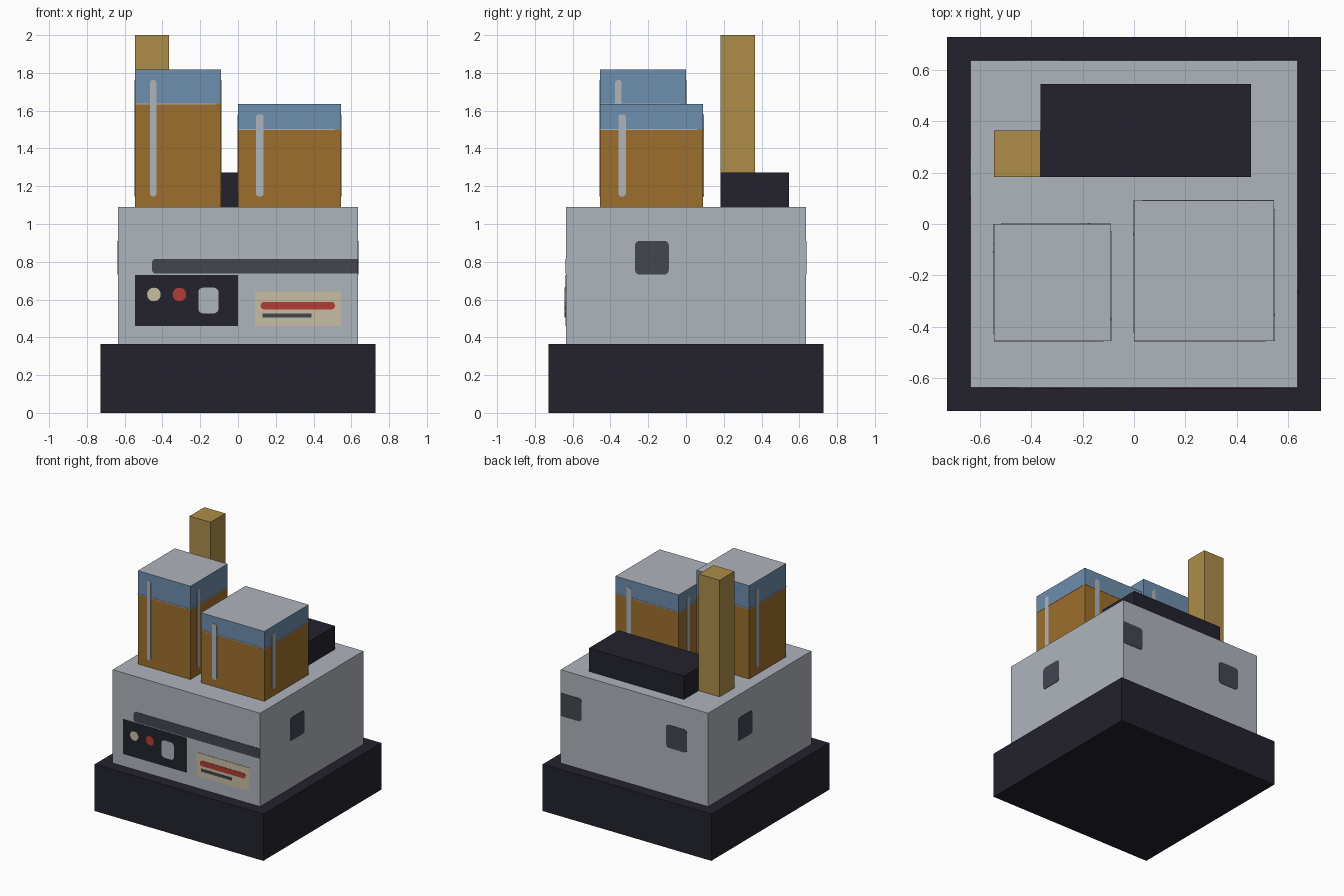
import bpy, bmesh, math
from mathutils import Vector

cube = bpy.data.objects.get("Cube")
if cube:
    bpy.data.objects.remove(cube, do_unlink=True)


def material(name, hex_code):
    rgb = [int(hex_code[i:i + 2], 16) / 255 for i in (0, 2, 4)]
    lin = [c / 12.92 if c <= 0.04045 else ((c + 0.055) / 1.055) ** 2.4 for c in rgb]
    mat = bpy.data.materials.new(name)
    mat.use_nodes = True
    mat.diffuse_color = (*lin, 1)
    mat.node_tree.nodes["Principled BSDF"].inputs["Base Color"].default_value = (*lin, 1)
    return mat


GREY = material("light grey", "AFB4BC")
BLACK = material("blue black", "23222D")
SLATE = material("dark slate", "42464F")
AMBER = material("amber", "9E6F2C")
BLUE = material("glass blue", "6D8EAE")
BRASS = material("brass", "AD8D48")
CREAM = material("cream", "C9BDA4")
RED = material("red", "B43C32")


def finish(name, bm, mats):
    bmesh.ops.recalc_face_normals(bm, faces=bm.faces)
    mesh = bpy.data.meshes.new(name)
    bm.to_mesh(mesh)
    bm.free()
    for mat in mats:
        mesh.materials.append(mat)
    obj = bpy.data.objects.new(name, mesh)
    bpy.context.collection.objects.link(obj)
    return obj


def box_mesh(low, high):
    bm = bmesh.new()
    bmesh.ops.create_cube(bm, size=1)
    for v in bm.verts:
        v.co = Vector([(h if c > 0 else l) for c, l, h in zip(v.co, low, high)])
    return bm


def box(name, low, high, mat):
    return finish(name, box_mesh(low, high), [mat])


SIDES = {"front": (0, -1), "right": (1, 0), "back": (0, 1), "left": (-1, 0)}


def plate(name, low, high, side, u, z, mat, radii=(0, 0), level=1):
    """Thin plate on one side of a box; u runs rightwards from the face centre,
    radii round the corners of its left and right ends."""
    normal = Vector((*SIDES[side], 0))
    across = Vector((-normal.y, normal.x, 0))
    centre = (Vector(low) + Vector(high)) / 2
    half = (Vector(high) - Vector(low)) / 2
    centre.z = 0
    origin = centre + normal * abs(normal.dot(half))
    outline = []
    for end, top, start in ((1, 0, -90), (1, 1, 0), (0, 1, 90), (0, 0, 180)):
        r = radii[end]
        cu = u[end] + (-r if end else r)
        cz = z[top] + (-r if top else r)
        steps = 4 if r else 0
        for i in range(steps + 1):
            a = math.radians(start + 90 * i / max(steps, 1))
            outline.append((cu + r * math.cos(a), cz + r * math.sin(a)))
    bm = bmesh.new()
    verts = [bm.verts.new(origin + across * p + Vector((0, 0, q))) for p, q in outline]
    bmesh.ops.remove_doubles(bm, verts=verts, dist=0.0005)
    face = bm.faces.new([v for v in verts if v.is_valid])
    raised = bmesh.ops.extrude_face_region(bm, geom=[face])["geom"]
    for v in raised:
        if isinstance(v, bmesh.types.BMVert):
            v.co += normal * 0.003 * level
    return finish(name, bm, [mat])


def tank(name, low, high):
    # Liquid below, clear glass in the top quarter, grey lid
    height = high[2] - low[2]
    split = high[2] - height / 4
    bm = box_mesh(low, high)
    bmesh.ops.bisect_plane(bm, geom=bm.verts[:] + bm.edges[:] + bm.faces[:],
                           plane_co=(0, 0, split), plane_no=(0, 0, 1))
    bm.normal_update()
    for f in bm.faces:
        if abs(f.normal.z) > 0.5:
            f.material_index = 2
        else:
            f.material_index = 1 if f.calc_center_median().z > split else 0
    finish(name, bm, [AMBER, BLUE, GREY])
    # Vertical glint and liquid line on every side
    width = high[0] - low[0]
    for side in SIDES:
        plate(f"{name}_{side}_glint", low, high, side,
              (-0.324 * width, -0.251 * width),
              (low[2] + 0.055, high[2] - 0.055), GREY, (0.015, 0.015))
        plate(f"{name}_{side}_liquid_line", low, high, side,
              (-0.5 * width, 0.44 * width), (split - 0.003, split + 0.003), GREY)


# Plinth and housing
box("plinth", (-0.727, -0.727, 0), (0.727, 0.727, 0.364), BLACK)
LOW, HIGH = (-0.636, -0.636, 0.364), (0.636, 0.636, 1.091)
box("housing", LOW, HIGH, GREY)

# Parts on top of the housing
TOP = HIGH[2]
tank("tall_tank", (-0.545, -0.455, TOP), (-0.091, 0, 1.818))
tank("short_tank", (0, -0.455, TOP), (0.545, 0.091, 1.636))
box("chimney", (-0.545, 0.182, TOP), (-0.364, 0.364, 2), BRASS)
box("rear_block", (-0.364, 0.182, TOP), (0.455, 0.545, 1.273), BLACK)


def front(name, u, z, mat, radii=(0, 0), level=1):
    plate(name, LOW, HIGH, "front", u, z, mat, radii, level)


# Front stripe
front("front_stripe", (-0.455, 0.636), (0.737, 0.815), SLATE, (0.02, 0))

# Control panel
front("control_panel", (-0.545, 0), (0.46, 0.73), BLACK)
for name, u, mat in (("cream_button", -0.445, CREAM), ("red_button", -0.31, RED)):
    front(name, (u - 0.036, u + 0.036), (0.591, 0.663), mat, (0.035, 0.035), 2)
front("switch", (-0.21, -0.103), (0.527, 0.663), GREY, (0.025, 0.025), 2)

# Label plate
front("label_plate", (0.091, 0.545), (0.46, 0.642), CREAM)
front("label_red_bar", (0.12, 0.513), (0.548, 0.588), RED, (0.018, 0.018), 2)
front("label_dark_bar", (0.13, 0.39), (0.504, 0.525), SLATE, level=2)

# Vents on the other sides
for name, side, u, radii in (
        ("right_vent", "right", (-0.27, -0.091), (0.025, 0.025)),
        ("left_vent", "left", (-0.27, -0.091), (0.025, 0.025)),
        ("back_vent", "back", (0.276, 0.455), (0.025, 0.025)),
        ("back_corner_vent", "back", (-0.636, -0.455), (0, 0.025))):
    plate(name, LOW, HIGH, side, u, (0.732, 0.911), SLATE, radii)
